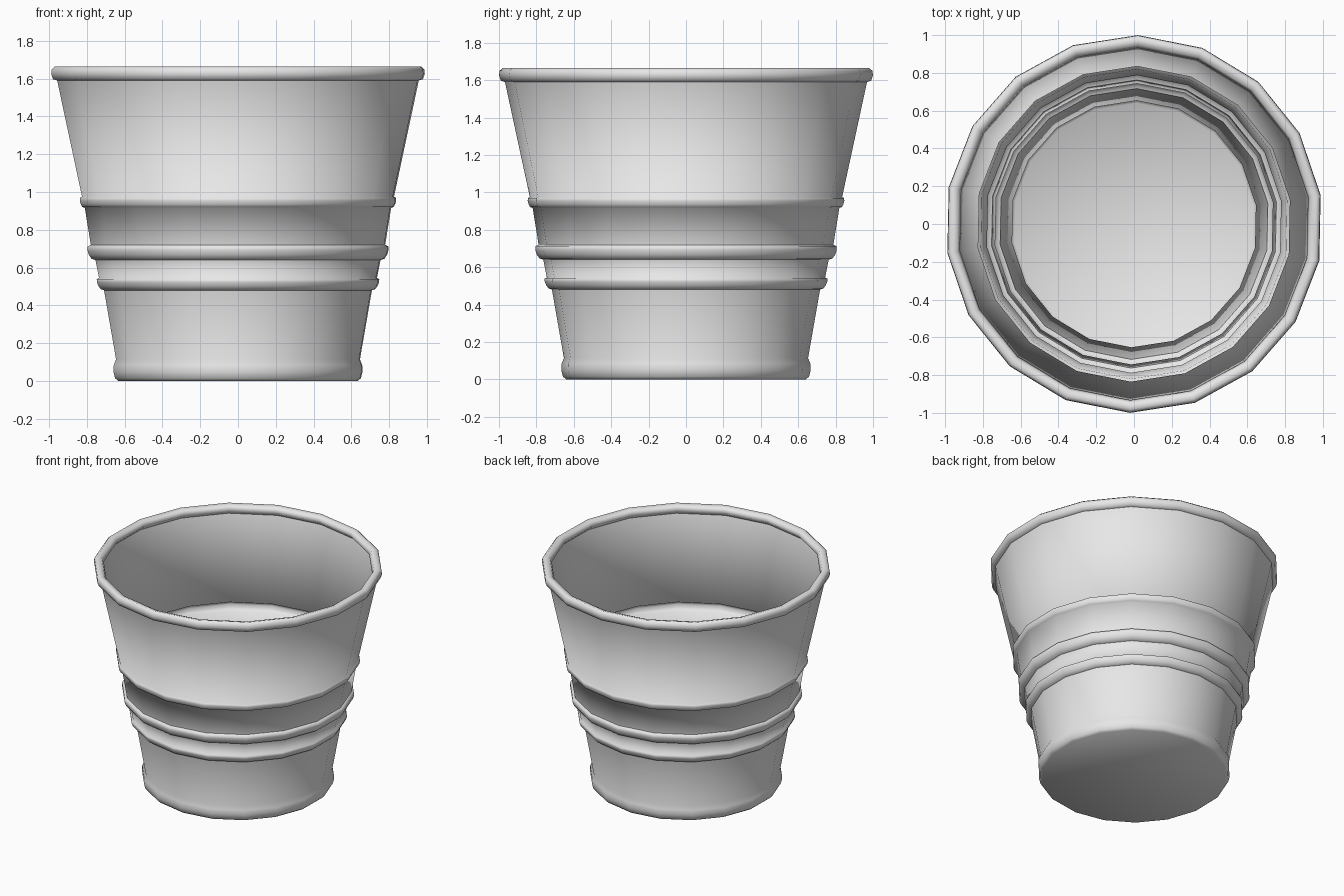
import bpy
import bmesh
import math

SIDES = 18
TURN = math.radians(-1.2)  # slight twist of the facets about z

default = bpy.data.objects.get("Cube")
if default:
    bpy.data.objects.remove(default, do_unlink=True)

grey = bpy.data.materials.new("light_grey_metal")
grey.use_nodes = True
colour = (0.8, 0.8, 0.8, 1)
grey.diffuse_color = colour
grey.node_tree.nodes["Principled BSDF"].inputs["Base Color"].default_value = colour


def bead(low, high, bulge, steps=5):
    """Rounded bulge from the low to the high (radius, z) wall point."""
    points = []
    for i in range(steps + 1):
        a = math.pi * i / steps
        t = (1 - math.cos(a)) / 2
        r = low[0] + (high[0] - low[0]) * t
        z = low[1] + (high[1] - low[1]) * t
        mid = (low[0] + high[0]) / 2
        points.append((r + (bulge - mid) * math.sin(a) ** 0.7, z))
    return points


def lathe(name, profile, sharp_rows=(), floor=False):
    """Revolve a (radius, z) profile into a smooth thin shell."""
    bm = bmesh.new()
    rows = []
    for r, z in profile:
        angles = [TURN + math.radians(90) + math.tau * k / SIDES for k in range(SIDES)]
        rows.append([bm.verts.new((r * math.cos(a), r * math.sin(a), z)) for a in angles])
    for a, b in zip(rows, rows[1:]):
        for k in range(SIDES):
            n = (k + 1) % SIDES
            bm.faces.new((a[k], a[n], b[n], b[k]))
    if floor:
        bm.faces.new(reversed(rows[0]))
    for face in bm.faces:
        face.smooth = True
    # Crisp creases where the wall meets the beads
    for i in sharp_rows:
        for k in range(SIDES):
            bm.edges.get((rows[i][k], rows[i][(k + 1) % SIDES])).smooth = False
    mesh = bpy.data.meshes.new(name)
    bm.to_mesh(mesh)
    bm.free()
    mesh.materials.append(grey)
    obj = bpy.data.objects.new(name, mesh)
    bpy.context.collection.objects.link(obj)
    return obj


# Tapered bucket wall with a rounded foot and three embossed beads
foot = [(0.64, 0.0), (0.658, 0.015), (0.667, 0.05), (0.665, 0.085), (0.653, 0.115)]
lower_bead = bead((0.717, 0.48), (0.744, 0.545), 0.752)
middle_bead = bead((0.763, 0.64), (0.788, 0.72), 0.803)
upper_bead = bead((0.82, 0.916), (0.835, 0.975), 0.845)
wall = foot + lower_bead + middle_bead + upper_bead + [(0.968, 1.59)]

first = len(foot)
second = first + len(lower_bead)
third = second + len(middle_bead)
lathe("bucket_body", wall, sharp_rows=(first, second, third - 1), floor=True)

# Rolled rim, curling inward over the wall
rim = [(0.968, 1.59), (0.99, 1.597), (1.0, 1.625), (0.997, 1.65),
       (0.98, 1.665), (0.945, 1.655), (0.932, 1.625), (0.968, 1.59)]
lathe("rolled_rim", rim)
